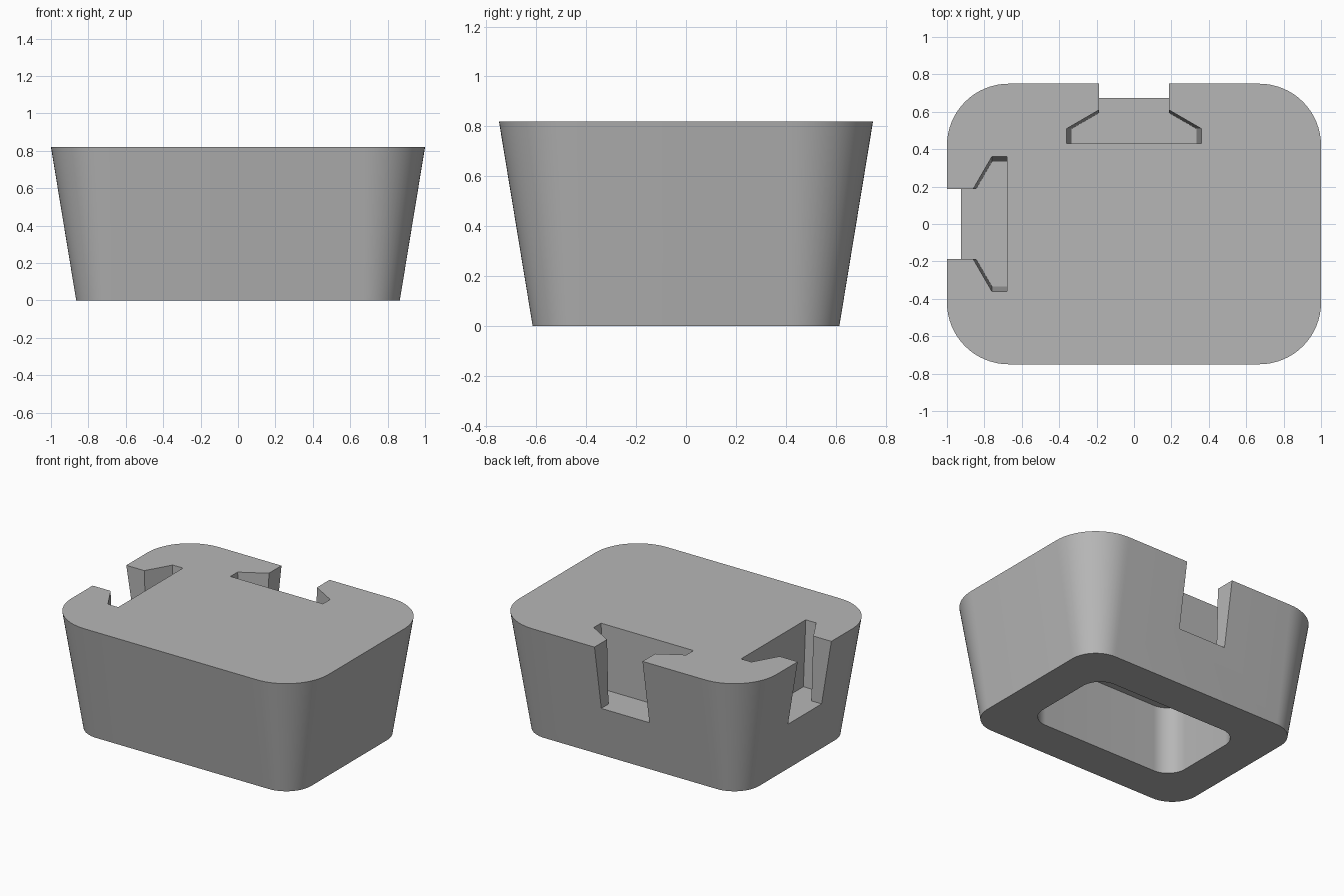
import bpy
import bmesh
from math import sin, cos, pi
from mathutils import Matrix, Vector

if "Cube" in bpy.data.objects:
    bpy.data.objects.remove(bpy.data.objects["Cube"])

HEIGHT = 0.82
SLOT_FLOOR = 0.36
CAVITY_TOP = 0.48

grey = bpy.data.materials.new("plain grey")
grey.use_nodes = True
colour = (0.47, 0.47, 0.47, 1)
grey.diffuse_color = colour
grey.node_tree.nodes["Principled BSDF"].inputs["Base Color"].default_value = colour


def rounded_rect(hx, hy, r, steps=16):
    """Counter-clockwise outline of a rectangle with round corners."""
    points = []
    for i, (sx, sy) in enumerate([(1, 1), (-1, 1), (-1, -1), (1, -1)]):
        for k in range(steps + 1):
            a = (i + k / steps) * pi / 2
            points.append((sx * (hx - r) + r * cos(a), sy * (hy - r) + r * sin(a)))
    return points


def loft(name, rings):
    """Closed solid through outlines given as (height, points)."""
    bm = bmesh.new()
    loops = [[bm.verts.new((x, y, z)) for x, y in pts] for z, pts in rings]
    for low, high in zip(loops, loops[1:]):
        for i in range(len(low)):
            j = (i + 1) % len(low)
            bm.faces.new((low[i], low[j], high[j], high[i]))
    bm.faces.new(loops[0][::-1])
    bm.faces.new(loops[-1])
    bmesh.ops.recalc_face_normals(bm, faces=bm.faces)
    mesh = bpy.data.meshes.new(name)
    bm.to_mesh(mesh)
    bm.free()
    mesh.materials.append(grey)
    obj = bpy.data.objects.new(name, mesh)
    bpy.context.collection.objects.link(obj)
    return obj


def slot_outline(draft):
    """T-shaped slot with a flared throat, seen from above; the face is at y = 0."""
    wide = 0.36 - draft
    half = [(0.187, 0.2), (0.187, -0.14 - draft * 0.57), (wide, -0.24), (wide, -0.32)]
    return [(-x, y) for x, y in half] + half[::-1]


def slot_cutter(name, distance, angle):
    cutter = loft(name, [(SLOT_FLOOR, slot_outline(0.027)),
                         (HEIGHT, slot_outline(0)),
                         (HEIGHT + 0.1, slot_outline(0))])
    cutter.data.transform(Matrix.Rotation(angle, 4, "Z")
                          @ Matrix.Translation(Vector((0, distance, 0))))
    return cutter


# Tapered block with rounded corners
body = loft("tapered_body", [(0, rounded_rect(0.865, 0.615, 0.195)),
                             (HEIGHT, rounded_rect(1, 0.75, 0.33))])

# Hollow underneath, and the back and side slots
hole = rounded_rect(0.59, 0.34, 0.14)
cutters = [loft("cavity_cutter", [(-0.1, hole), (CAVITY_TOP, hole)]),
           slot_cutter("back_slot_cutter", 0.75, 0),
           slot_cutter("side_slot_cutter", 1, pi / 2)]

bpy.ops.object.select_all(action="DESELECT")
bpy.context.view_layer.objects.active = body
body.select_set(True)
for cutter in cutters:
    cutter.hide_render = True
    mod = body.modifiers.new(cutter.name, "BOOLEAN")
    mod.operation = "DIFFERENCE"
    mod.solver = "EXACT"
    mod.object = cutter
    bpy.ops.object.modifier_apply(modifier=mod.name)
    bpy.data.objects.remove(cutter)

bpy.ops.object.shade_smooth_by_angle(angle=pi / 6)
